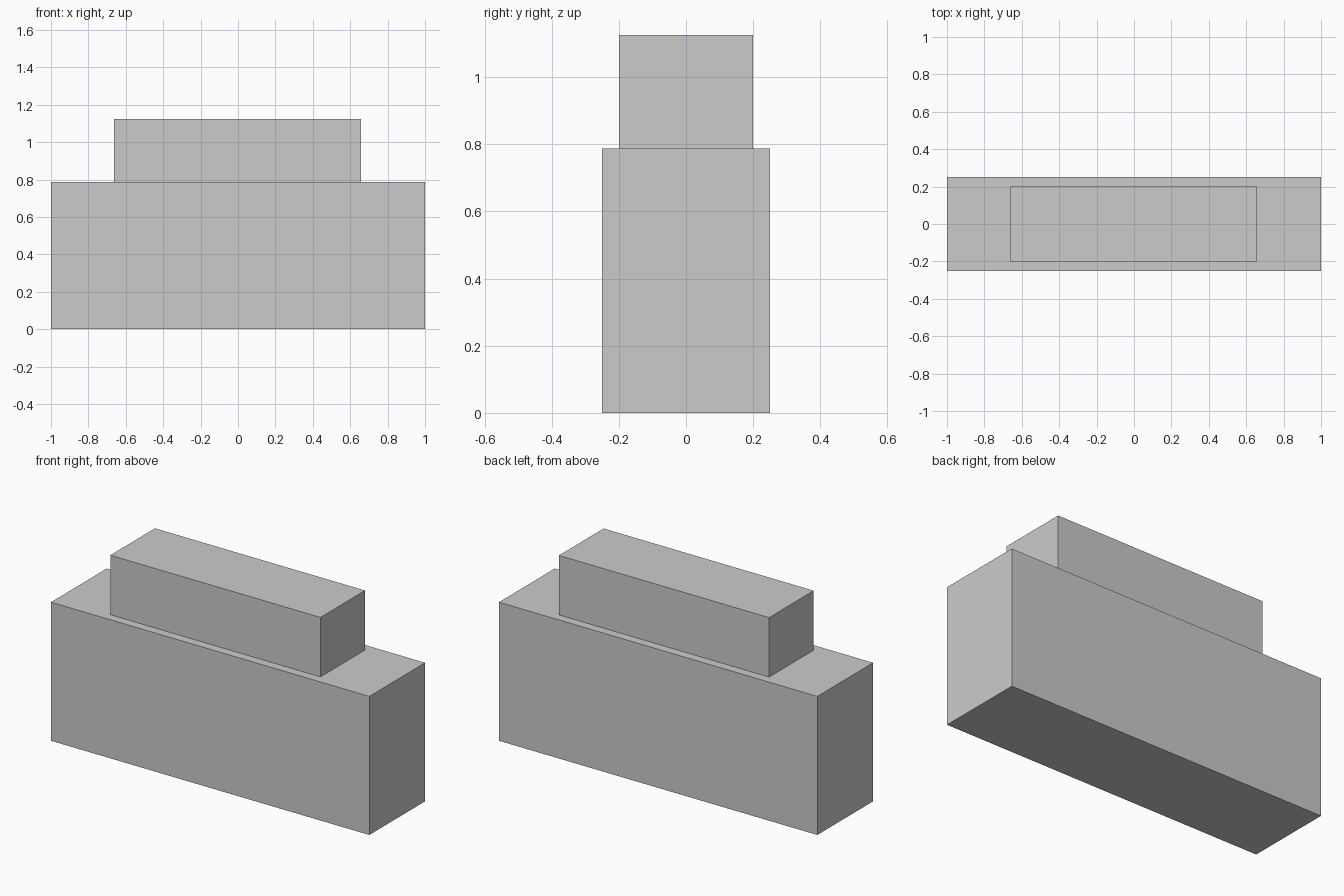
import bpy

default_cube = bpy.data.objects.get("Cube")
if default_cube:
    bpy.data.objects.remove(default_cube, do_unlink=True)

# Single flat grey
grey = bpy.data.materials.new("light_grey")
colour = (0.6, 0.6, 0.6, 1)
grey.use_nodes = True
grey.diffuse_color = colour
grey.node_tree.nodes["Principled BSDF"].inputs["Base Color"].default_value = colour


def box(name, size, base_z, x=0.0):
    """Add a box of the given size standing on base_z."""
    bpy.ops.mesh.primitive_cube_add(size=1, location=(x, 0, base_z + size[2] / 2))
    obj = bpy.context.object
    obj.name = name
    obj.scale = size
    bpy.ops.object.transform_apply(location=False, rotation=False, scale=True)
    obj.data.materials.append(grey)
    return obj


lower_height = 0.787

# Wide lower block
box("lower_block", (2.0, 0.5, lower_height), 0)

# Narrower block resting on top
box("upper_block", (1.32, 0.4, 0.338), lower_height, x=-0.002)
